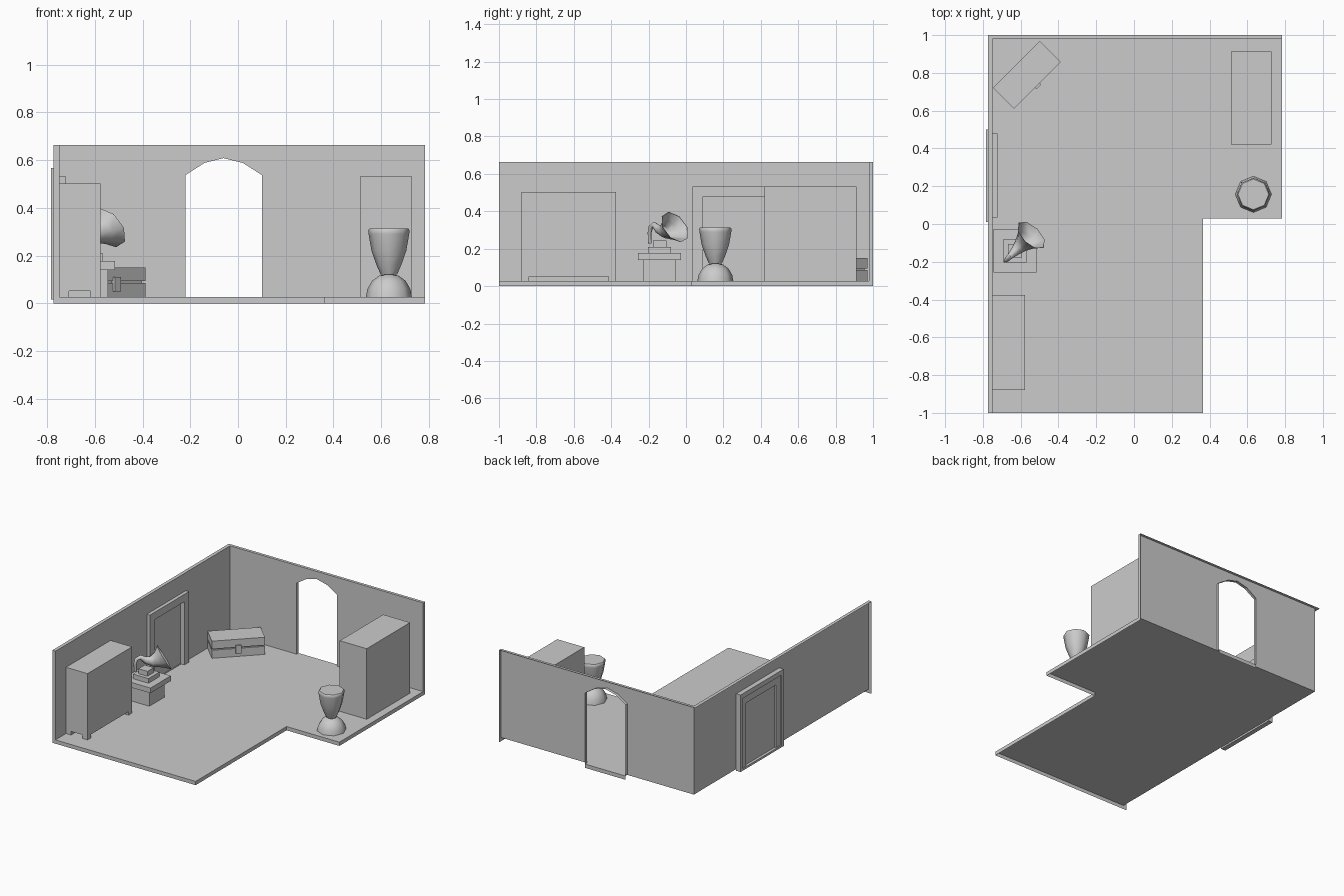
import bpy, bmesh, math
from mathutils import Vector, Matrix

if "Cube" in bpy.data.objects:
    bpy.data.objects.remove(bpy.data.objects["Cube"])

GREY = bpy.data.materials.new("plain grey")
GREY.use_nodes = True
GREY.diffuse_color = (0.6, 0.6, 0.6, 1)
GREY.node_tree.nodes["Principled BSDF"].inputs["Base Color"].default_value = (0.6, 0.6, 0.6, 1)


def finish(name, bm, smooth=False, recalc=True):
    """Turn a bmesh into a named object."""
    if recalc:
        bmesh.ops.recalc_face_normals(bm, faces=bm.faces)
    mesh = bpy.data.meshes.new(name)
    bm.to_mesh(mesh)
    bm.free()
    mesh.materials.append(GREY)
    obj = bpy.data.objects.new(name, mesh)
    bpy.context.collection.objects.link(obj)
    if smooth:
        bpy.ops.object.select_all(action="DESELECT")
        obj.select_set(True)
        bpy.context.view_layer.objects.active = obj
        bpy.ops.object.shade_smooth_by_angle(angle=math.radians(50))


def box(name, x, y, z, turn=None):
    """Box between (min, max) pairs, optionally placed by a matrix."""
    bm = bmesh.new()
    size = [b - a for a, b in (x, y, z)]
    mid = [(a + b) / 2 for a, b in (x, y, z)]
    bmesh.ops.create_cube(bm, size=1, matrix=Matrix.Translation(mid) @ Matrix.Diagonal((*size, 1)))
    if turn:
        bm.transform(turn)
    finish(name, bm)


def sheet(name, points):
    """Single flat face; counter-clockwise points face the viewer."""
    bm = bmesh.new()
    bm.faces.new([bm.verts.new(p) for p in points])
    finish(name, bm, recalc=False)


def ribbon(name, points, push):
    """Strip made by sweeping an open line along a vector."""
    bm = bmesh.new()
    pairs = [(bm.verts.new(p), bm.verts.new(Vector(p) + Vector(push))) for p in points]
    for (a, b), (c, d) in zip(pairs, pairs[1:]):
        bm.faces.new((a, b, d, c))
    finish(name, bm, recalc=False)


def prism(name, points, push):
    """Extrude a flat outline along a vector."""
    bm = bmesh.new()
    face = bm.faces.new([bm.verts.new(p) for p in points])
    new = bmesh.ops.extrude_face_region(bm, geom=[face])["geom"]
    bmesh.ops.translate(bm, vec=push, verts=[v for v in new if isinstance(v, bmesh.types.BMVert)])
    finish(name, bm)


def loft(name, rings):
    """Octagonal skin through (centre, axis u, axis v, radius) rings."""
    bm = bmesh.new()
    loops = []
    for c, u, v, r in rings:
        angles = [math.tau * i / 8 for i in range(8)]
        loops.append([bm.verts.new(c + r * (math.cos(a) * u + math.sin(a) * v)) for a in angles])
    for a, b in zip(loops, loops[1:]):
        for i in range(8):
            j = (i + 1) % 8
            bm.faces.new((a[i], a[j], b[j], b[i]))
    bmesh.ops.remove_doubles(bm, verts=bm.verts, dist=0.0001)
    finish(name, bm, smooth=True)


def lathe(name, x, y, profile):
    loft(name, [(Vector((x, y, z)), Vector((1, 0, 0)), Vector((0, 1, 0)), r) for r, z in profile])


FLOOR, TOP = 0.027, 0.663
LEFT, RIGHT, INNER = -0.773, 0.783, -0.748
BACK, INNER_BACK = 1, 0.979

# Floor sheet with a notched front corner, and its skirt
edge = [(INNER, -1, FLOOR), (0.364, -1, FLOOR), (0.364, 0.03, FLOOR), (RIGHT, 0.03, FLOOR),
        (RIGHT, INNER_BACK, FLOOR)]
sheet("floor", edge + [(INNER, INNER_BACK, FLOOR)])
ribbon("floor_skirt", [(LEFT, -1, FLOOR)] + edge + [(RIGHT, BACK, FLOOR)], (0, 0, -FLOOR))

# Back wall sheet with the arched opening, its reveal and threshold
arch = [(-0.22, FLOOR), (-0.22, 0.537), (-0.14, 0.588), (-0.06, 0.608), (0.02, 0.588), (0.10, 0.537), (0.10, FLOOR)]
outline = [(INNER, FLOOR), (INNER, TOP), (RIGHT, TOP), (RIGHT, FLOOR)]
sheet("back_wall", [(x, INNER_BACK, z) for x, z in (outline + arch[::-1])[::-1]])
ribbon("arch_reveal", [(x, INNER_BACK, z) for x, z in arch + arch[:1]], (0, BACK - INNER_BACK, 0))
ribbon("arch_threshold", [(arch[-1][0], BACK, FLOOR), (arch[0][0], BACK, FLOOR)], (0, 0, -FLOOR))

# Rim along the wall tops and caps on the wall ends
sheet("wall_rim", [(LEFT, -1, TOP), (INNER, -1, TOP), (INNER, INNER_BACK, TOP),
                   (RIGHT, INNER_BACK, TOP), (RIGHT, BACK, TOP), (LEFT, BACK, TOP)])
ribbon("left_wall_end", [(LEFT, -1, TOP), (LEFT, -1, FLOOR)], (INNER - LEFT, 0, 0))
ribbon("back_wall_end", [(RIGHT, INNER_BACK, TOP), (RIGHT, INNER_BACK, FLOOR)], (0, BACK - INNER_BACK, 0))


def portal(outer, inner):
    """Upright outline around an opening, each given as (y0, y1, top, bottom)."""
    (a, b, t, low), (c, d, s, _) = outer, inner
    return [(b, low), (b, t), (a, t), (a, low), (c, low), (c, s), (d, s), (d, low)][::-1]


def frame(name, x, outer, inner):
    prism(name, [(x[0], y, z) for y, z in portal(outer, inner)], (x[1] - x[0], 0, 0))


# Left wall sheet, doorway and its frames
DOOR = (0.09, 0.425, 0.48, FLOOR)
TRIM = (0.035, 0.478, 0.533, FLOOR)
around = portal((-1, INNER_BACK, TOP, FLOOR), DOOR)
sheet("left_wall", [(INNER, y, z) for y, z in around])
frame("door_inner_frame", (LEFT - 0.002, -0.723), TRIM, DOOR)
frame("door_outer_trim", (-0.783, INNER), (0.01, 0.50, 0.567, 0.015), TRIM)
box("door_panel", (-0.764, -0.753), DOOR[:2], (FLOOR, DOOR[2]))
box("door_sill", (-0.783, INNER - 0.001), TRIM[:2], (0.015, 0.03))

# Left cabinet on four corner feet
box("cabinet_body", (-0.748, -0.577), (-0.88, -0.375), (0.052, 0.502))
for fx, side in ((-0.748, "back"), (-0.617, "front")):
    for fy, end in ((-0.88, "right"), (-0.415, "left")):
        box(f"cabinet_foot_{side}_{end}", (fx, fx + 0.04), (fy, fy + 0.04), (FLOOR, 0.052))

# Right wardrobe
box("wardrobe", (0.513, 0.727), (0.42, 0.912), (FLOOR, 0.533))

# Side table and record player base
for name, half, low, high in (("table_pedestal", 0.085, FLOOR, 0.14), ("table_top", 0.115, 0.14, 0.177),
                              ("player_base", 0.062, 0.177, 0.21), ("player_deck", 0.036, 0.21, 0.245)):
    box(name, (-0.63 - half, -0.63 + half), (-0.141 - half, -0.141 + half), (low, high))

# Horn: distance along the diagonal, height, tilt in degrees, radius
along = Vector((1, 1, 0)).normalized()
across = Vector((1, -1, 0)).normalized()
horn = [(0.012, 0.228, 95, 0.009), (0.01, 0.285, 90, 0.01), (0.02, 0.316, 60, 0.013),
        (0.045, 0.328, -5, 0.016), (0.078, 0.304, -15, 0.024), (0.12, 0.292, 12, 0.038),
        (0.165, 0.3, 28, 0.06), (0.202, 0.316, 30, 0.094)]
rings = []
for s, z, tilt, r in horn:
    t = math.radians(tilt)
    up = -math.sin(t) * along + math.cos(t) * Vector((0, 0, 1))
    rings.append((Vector((-0.687, -0.202, z)) + s * along, across, up, r))
# Thin inner skin of the bell
rings += [(c, u, v, r - 0.003) for c, u, v, r in rings[:3:-1]]
loft("horn", rings)

# Chest standing across the back left corner
turn = Matrix.Translation((-0.567, 0.79, 0)) @ Matrix.Rotation(math.radians(45), 4, "Z")
L, W, SEAM = 0.175, 0.079, 0.01
box("chest_body", (-L, L), (-W, W), (FLOOR, 0.085), turn)
box("chest_seam", (SEAM - L, L - SEAM), (SEAM - W, W - SEAM), (0.085, 0.093), turn)
box("chest_lid", (-L, L), (-W, W), (0.093, 0.15), turn)
box("chest_latch", (-0.018, 0.018), (-W - 0.012, SEAM - W), (0.05, 0.11), turn)

# Goblet planter on a domed foot
lathe("planter_foot", 0.632, 0.157, [(0, FLOOR), (0.096, FLOOR), (0.09, 0.06), (0.07, 0.094),
                                     (0.04, 0.116), (0, 0.123)])
lathe("planter_bowl", 0.632, 0.157, [(0, 0.12), (0.034, 0.12), (0.052, 0.16), (0.073, 0.22), (0.085, 0.29),
                                     (0.087, 0.306), (0.081, 0.313), (0, 0.313)])
